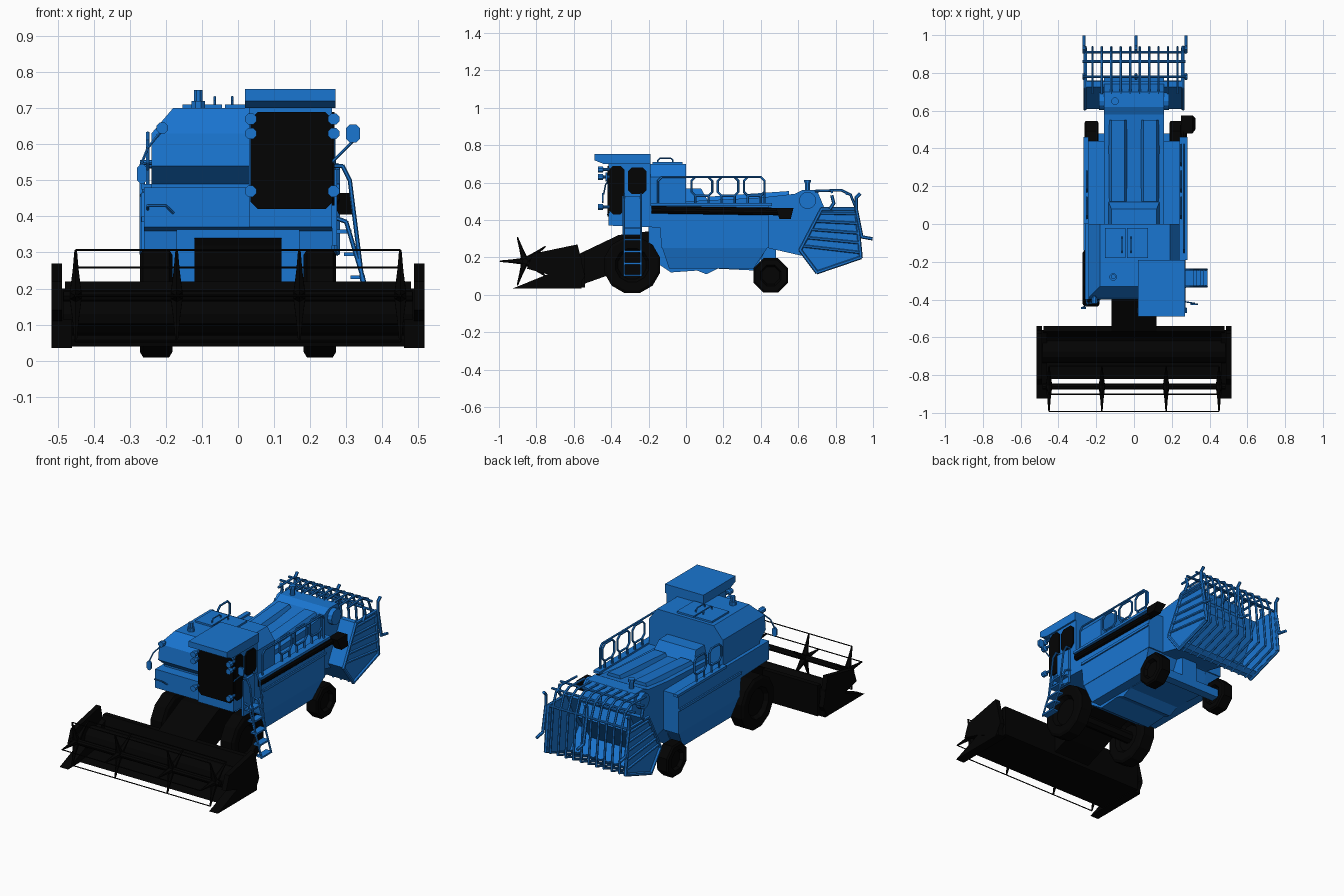
import bpy, bmesh, math
from mathutils import Vector

if "Cube" in bpy.data.objects:
    bpy.data.objects.remove(bpy.data.objects["Cube"], do_unlink=True)


def material(name, *rgb):
    made = bpy.data.materials.new(name)
    made.use_nodes = True
    made.diffuse_color = (*rgb, 1)
    made.node_tree.nodes["Principled BSDF"].inputs["Base Color"].default_value = (*rgb, 1)
    return made


BLUE = material("body_blue", .01, .18, .64)
BLACK = material("matte_black", .001, .001, .001)
SIDES = ((1, "left"), (-1, "right"))
WIDE = .26       # half width of the hull
DECK = .48       # height of the walkway
LID = .7         # height of the grain tank
TAIL = .44       # rear end of the hull
REEL = Vector((0, -.86, .18))


def finish(name, bm, mat):
    bmesh.ops.recalc_face_normals(bm, faces=bm.faces)
    mesh = bpy.data.meshes.new(name)
    bm.to_mesh(mesh)
    bm.free()
    mesh.materials.append(mat)
    bpy.context.collection.objects.link(bpy.data.objects.new(name, mesh))


def loft(name, rings, mat=BLUE):
    """Skin a list of equal-length rings and cap both ends."""
    bm = bmesh.new()
    loops = [[bm.verts.new(point) for point in ring] for ring in rings]
    count = len(loops[0])
    for low, high in zip(loops, loops[1:]):
        for i in range(count):
            j = (i + 1) % count
            bm.faces.new((low[i], low[j], high[j], high[i]))
    bm.faces.new(loops[0])
    bm.faces.new(loops[-1])
    finish(name, bm, mat)


def at_x(x, outline):
    return [(x, y, z) for y, z in outline]


def prism(name, outline, left, right, mat=BLUE):
    """Side profile (y, z) extruded across x."""
    loft(name, [at_x(left, outline), at_x(right, outline)], mat)


def plate(name, outline, front, back, mat=BLUE):
    """Front profile (x, z) extruded along y."""
    loft(name, [[(x, y, z) for x, z in outline] for y in (front, back)], mat)


def stack(name, levels, mat=BLUE):
    """Rectangles (left, right, front, back, height) skinned upward."""
    loft(name, [[(a, c, z), (b, c, z), (b, d, z), (a, d, z)] for a, b, c, d, z in levels], mat)


def box(name, left, right, front, back, low, high, mat=BLUE):
    stack(name, [(left, right, front, back, z) for z in (low, high)], mat)


def lathe(name, centre, axis, profile, sides=8, mat=BLUE):
    """Profile (offset along axis, radius) turned about an axis."""
    turn = Vector(axis).to_track_quat("Z", "Y")
    angles = [math.tau * (i + .5) / sides for i in range(sides)]
    loft(name, [[Vector(centre) + turn @ Vector((r * math.cos(t), r * math.sin(t), h))
                 for t in angles] for h, r in profile], mat)


def pipe(name, path, radius=.006, sides=6, mat=BLUE, closed=False):
    """Straight tube segments along a path."""
    bm = bmesh.new()
    points = [Vector(p) for p in path]
    if closed:
        points.append(points[0])
    for start, end in zip(points, points[1:]):
        span = end - start
        turn = span.to_track_quat("Z", "Y").to_matrix().to_4x4()
        turn.translation = (start + end) / 2
        bmesh.ops.create_cone(bm, cap_ends=True, segments=sides, radius1=radius,
                              radius2=radius, depth=span.length + radius / 2, matrix=turn)
    finish(name, bm, mat)


def crossbar(name, reach, y, z, radius, sides=8, mat=BLUE):
    pipe(name, [(-reach, y, z), (reach, y, z)], radius, sides, mat)


def octagon(a, b, width, height, cut=.02):
    """Rectangle from corner (a, b) with its corners cut off."""
    right, top = a + width, b + height
    return [(a + cut, b), (right - cut, b), (right, b + cut), (right, top - cut),
            (right - cut, top), (a + cut, top), (a, top - cut), (a, b + cut)]


# Hull, belly, skirts and trim strips
prism("hull", [(-.4, .37), (-.14, .36), (-.13, .25), (TAIL, .25), (TAIL, DECK), (-.4, DECK)], -WIDE, WIDE)
prism("belly", [(-.2, .37), (-.2, .2), (-.08, .12), (.06, .13), (.11, .11), (.17, .14),
                (.37, .13), (TAIL, .27)], -.17, .17)
for s, side in SIDES:
    stack(side + "_skirt", [(s * .16, s * .23, -.09, .36, .14), (s * .16, s * WIDE, -.13, TAIL, .26)])
    box(side + "_trim", s * .25, s * .268, -.14, TAIL, .385, .4)
box("left_deck_edge", .24, .282, -.19, TAIL + .02, .475, .49)
box("right_deck_edge", -.268, -.24, 0, TAIL + .02, .475, .49)

# Grain tank with a two-leaf lid
stack("grain_tank", [(-.24, .24, -.34, 0, .47), (-.24, .24, -.34, 0, .49), (-.24, .24, -.4, 0, .54),
                     (-.24, .24, -.39, 0, .63), (-.18, .19, -.33, 0, LID)])
for s, side in SIDES:
    hinge = -.04 + s * .004
    box(side + "_tank_lid", hinge, hinge + s * .11, -.18, -.02, LID, LID + .01)
    pipe(side + "_lid_handle", at_x(hinge + s * .02, octagon(-.15, LID, .08, .03, .01)), .004, closed=True)
lathe("exhaust", (-.11, -.28, LID), (0, 0, 1), [(0, .02), (.02, .02), (.02, .013), (.05, .013)])

# Cab with roof, windows and door
box("cab", .03, WIDE, -.415, -.19, .37, LID)
stack("cab_roof", [(.02, .27, -.44, -.19, LID), (.02, .27, -.49, -.19, LID + .02),
                   (.02, .27, -.49, -.19, LID + .053)])
plate("windscreen", octagon(.035, .42, .227, .27), -.421, -.41, BLACK)
prism("front_side_window", octagon(-.41, .43, .08, .26), WIDE, WIDE + .008, BLACK)
prism("rear_side_window", octagon(-.31, .54, .1, .14), WIDE, WIDE + .008, BLACK)
box("door_panel", WIDE, WIDE + .015, -.34, -.24, .32, .53)

# Lamps and mirrors
lamps = [(x, z) for x in (.035, .265) for z in (.47, .63, .67)]
for x, z in lamps:
    lathe("lamp", (x, -.41, z), (0, -1, 0), [(0, .008), (.03, .008), (.035, .017), (.06, .017)])
lathe("tank_lamp", (-.21, -.38, .645), (0, -1, 0), [(0, .008), (.02, .017), (.04, .017)])
plate("left_mirror", octagon(.3, .605, .038, .05, .01), -.43, -.42)
plate("right_mirror", octagon(-.28, .49, .027, .055, .01), -.45, -.44)
pipe("left_mirror_arm", [(WIDE, -.41, .55), (.32, -.42, .61)], .004)
pipe("right_mirror_arm", [(-.21, -.39, .64), (-.25, -.43, .59), (-.27, -.44, .54)], .004)
pipe("front_grab_rail", [(-.25, -.4, .42), (-.25, -.42, .43), (-.2, -.42, .43), (-.18, -.4, .41)], .004)

# Access ladder with handrails
foot, head = Vector((.385, 0, .1)), Vector((.3, 0, .385))
for y in (-.33, -.24):
    shift = Vector((0, y, 0))
    pipe("ladder_rail", [foot + shift, head + shift, (WIDE, y, .4)])
    pipe("ladder_handrail", [(WIDE, y, .54), (.29, y, .54), (.31, y, .5), (.345, y, .22)])
for k in range(5):
    step = foot.lerp(head, k / 4.5)
    box("ladder_step", step.x - .035, step.x + .005, -.33, -.24, step.z, step.z + .01)

# Deck safety rails
pipe("left_long_rail", at_x(.265, [(-.15, DECK), (-.15, .61), (-.13, .63), (.4, .63), (.42, .61), (.42, DECK)]))
for s, side in SIDES:
    for y in (.03, .17, .31)[:2 if s < 0 else 3]:
        pipe(side + "_rail_loop", at_x(s * .25, octagon(y, .53, .11, .1)), closed=True)
        for post in (y + .02, y + .09):
            pipe(side + "_rail_post", at_x(s * .25, [(post, DECK), (post, .53)]))

# Straw hood with raised covers
prism("straw_hood", [(0, .4), (0, .5), (.4, .52), (.58, .54), (.62, .56), (.7, .56),
                     (.78, .37), (.66, .2), (TAIL, .25)], -.16, .16)
stack("hood_hopper", [(-.14, .14, 0, .13, DECK), (-.12, .12, 0, .08, .57)])
for s, side in SIDES:
    loft(side + "_hood_cover", [[(s * (.03 + rim), .12, z), (s * (.14 - rim), .12, z),
                                 (s * (.14 - rim), .55, z + .03), (s * (.03 + rim), .55, z + .03)]
                                for rim, z in ((0, .49), (.02, .525))])
crossbar("hood_drum", .175, .65, .505, .046, sides=12)
lathe("hood_cap", (-.1, .65, .55), (0, 0, 1), [(0, .014), (.05, .014), (.05, .02), (.065, .02)])

# Straw basket: slatted sides, sloping walls, curved tines and marker arms
basket = [Vector(p) for p in ((.725, .46), (.91, .46), (.935, .2), (.7, .12), (.61, .24))]
top_front, top_rear, low_rear, heel, toe = basket
inward = Vector((.03, 0))
for s, side in SIDES:
    prism(side + "_basket_panel", basket, s * .25, s * .257)
    pipe(side + "_basket_frame", at_x(s * WIDE, basket), .01, closed=True)
    for k in range(5):
        ends = top_front.lerp(toe, k / 5 + .1), top_rear.lerp(low_rear, k / 5 + .1)
        pipe(side + "_basket_slat", at_x(s * WIDE, ends), .008)
prism("basket_front_wall", [top_front, toe, toe + inward, top_front + inward], -.25, .25)
prism("basket_floor", [toe, heel, heel.lerp(low_rear, .25), heel + inward, toe + inward], -.25, .25)
crest = [(.69, .555), (.83, .56), (.88, .535)]
for k in range(10):
    pipe("tine", at_x(k / 20 - .22, crest + [top_rear, low_rear, heel]), .007)
for y, z in ((.78, .55), (.86, .54), top_rear):
    crossbar("basket_crossbar", .27, y, z, .007)
for x in (-.265, .01, .275):
    pipe("rear_marker_arm", at_x(x, [(.93, .54), (.91, .52), top_rear, (.94, .31), (.995, .3)]), .009)
    pipe("rear_hook", at_x(x, [(.77, .46), (.79, .49), (.78, .53)]), .009)

# Unloading auger and spout, tucked under the deck edge
pipe("unloading_tube", [(.262, -.18, .455), (.262, .52, .445)], .02, 10, BLACK)
stack("unloading_spout", [(.28, .325, .5, .56, .405), (.25, .31, .48, .575, .465)], BLACK)


# Wheels and axles
def wheel(name, x, y, radius, width, sides):
    half = [(-.25, .15), (-.25, .5), (-.5, .6), (-.5, .9), (-.4, 1)]
    section = half + [(-h, r) for h, r in reversed(half)]
    lathe(name, (x, y, radius + .004), (1, 0, 0), [(h * width, r * radius) for h, r in section], sides, BLACK)


for s, side in SIDES:
    wheel(side + "_front_wheel", s * .227, -.288, .155, .09, 12)
    wheel(side + "_rear_wheel", s * .225, .453, .1, .075, 8)
crossbar("front_axle", .22, -.288, .16, .035, mat=BLACK)
box("rear_axle", -.21, .21, .43, .48, .08, .13)
box("rear_axle_mount", -.05, .05, .4, .48, .12, .26)

# Feeder house and cutting header
prism("feeder_house", [(-.57, .05), (-.57, .22), (-.36, .32), (-.2, .34), (-.2, .2), (-.43, .1)], -.12, .12, BLACK)
prism("header_trough", [(-.54, .04), (-.54, .22), (-.57, .22), (-.6, .1), (-.66, .06), (-.82, .04)], -.48, .48, BLACK)
crossbar("header_auger", .47, -.675, .13, .06, 12, BLACK)
for s, side in SIDES:
    prism(side + "_header_end", [(-.58, .035), (-.54, .1), (-.58, .27), (-.82, .22), (-.85, .14), (-.74, .11)],
          s * .488, s * .517, BLACK)
    prism(side + "_crop_divider", [(-.925, .035), (-.56, .035), (-.56, .2), (-.74, .11)], s * .46, s * .515, BLACK)

# Reel with five bars on four spiders
crossbar("reel_shaft", .48, REEL.y, REEL.z, .016, mat=BLACK)
for k in range(5):
    angle = math.tau * (k + .5) / 5
    spoke = Vector((0, math.cos(angle), math.sin(angle)))
    tip = REEL + spoke * .133
    crossbar("reel_bar", .45, tip.y, tip.z, .003, mat=BLACK)
    for x in (-.45, -.17, .17, .45):
        lathe("reel_spoke", (x, REEL.y, REEL.z), spoke, [(0, .02), (.07, .01), (.133, .004)], 6, BLACK)
